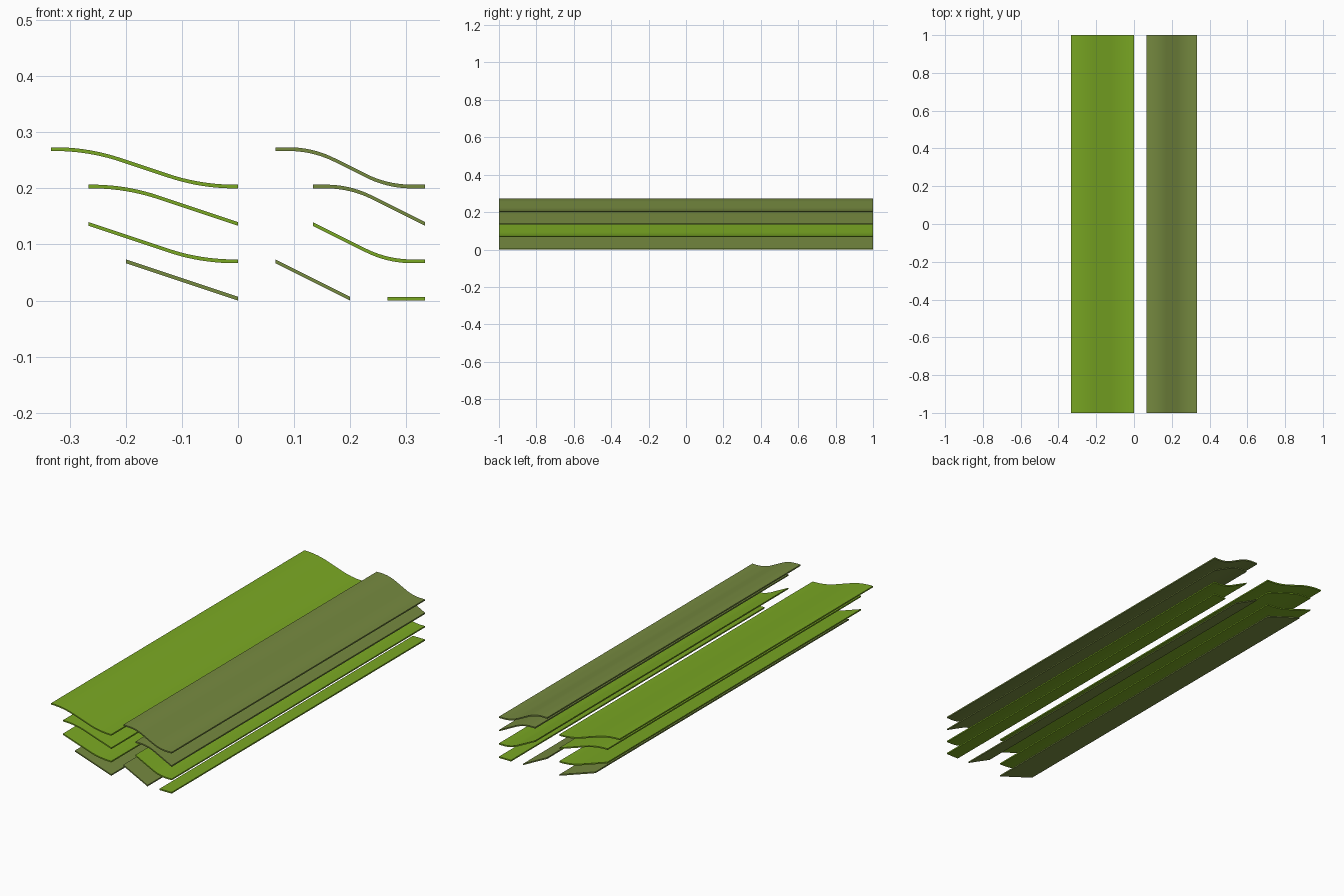
import bpy, bmesh, math

if "Cube" in bpy.data.objects:
    bpy.data.objects.remove(bpy.data.objects["Cube"])

U = 1 / 15          # grid step of the set
T = U / 10          # sheet thickness


def material(name, rgb):
    m = bpy.data.materials.new(name)
    m.diffuse_color = (*rgb, 1)
    m.use_nodes = True
    m.node_tree.nodes["Principled BSDF"].inputs["Base Color"].default_value = m.diffuse_color
    return m


green = material("grass_green", (0.195, 0.392, 0.017))
olive = material("olive_green", (0.181, 0.254, 0.051))


def rounded(points, tangent, steps=10):
    """Polyline with its inner corners replaced by circular arcs."""
    out = [points[0]]
    for a, p, b in zip(points, points[1:], points[2:]):
        ang0 = math.atan2(p[1] - a[1], p[0] - a[0])
        ang1 = math.atan2(b[1] - p[1], b[0] - p[0])
        r = tangent / math.tan(abs(ang1 - ang0) / 2)
        s = 1 if ang1 > ang0 else -1
        sx, sz = p[0] - tangent * math.cos(ang0), p[1] - tangent * math.sin(ang0)
        cx, cz = sx - s * r * math.sin(ang0), sz + s * r * math.cos(ang0)
        for i in range(steps + 1):
            g = ang0 + (ang1 - ang0) * i / steps
            out.append((cx + s * r * math.sin(g), cz - s * r * math.cos(g)))
    out.append(points[-1])
    return out


def sheet(name, corners, mat, tangent=0):
    """Thin bent sheet running the full depth; corners are in grid steps."""
    line = rounded([(x * U, z * U) for x, z in corners], tangent * U)
    outline = line + [(x, z + T) for x, z in reversed(line)]
    bm = bmesh.new()
    front = [bm.verts.new((x, -1, z)) for x, z in outline]
    back = [bm.verts.new((x, 1, z)) for x, z in outline]
    n, k = len(outline), len(line)
    for i in range(n):
        j = (i + 1) % n
        bm.faces.new((front[i], front[j], back[j], back[i]))
    for row in (front, back):
        for i in range(k - 1):
            bm.faces.new((row[i], row[i + 1], row[n - 2 - i], row[n - 1 - i]))
    bmesh.ops.recalc_face_normals(bm, faces=bm.faces)
    me = bpy.data.meshes.new(name)
    bm.to_mesh(me)
    bm.free()
    me.materials.append(mat)
    ob = bpy.data.objects.new(name, me)
    bpy.context.collection.objects.link(ob)
    bpy.ops.object.select_all(action='DESELECT')
    ob.select_set(True)
    bpy.context.view_layer.objects.active = ob
    bpy.ops.object.shade_smooth_by_angle(angle=math.radians(30))


# Gentle slopes (1 in 3) on the left
sheet("gentle_full_ramp", [(-5, 4), (-4, 4), (-1, 3), (0, 3)], green, 0.9)
sheet("gentle_ramp_top", [(-4, 3), (-3, 3), (0, 2)], green, 0.9)
sheet("gentle_ramp_foot", [(-4, 2), (-1, 1), (0, 1)], green, 0.9)
sheet("gentle_straight_slope", [(-3, 1), (0, 0)], olive)

# Steep slopes (1 in 2) on the right
sheet("steep_full_ramp", [(1, 4), (2, 4), (4, 3), (5, 3)], olive, 0.65)
sheet("steep_ramp_top", [(2, 3), (3, 3), (5, 2)], olive, 0.65)
sheet("steep_ramp_foot", [(2, 2), (4, 1), (5, 1)], green, 0.65)
sheet("steep_straight_slope", [(1, 1), (3, 0)], olive)

# Level strip
sheet("flat_strip", [(4, 0), (5, 0)], green)
